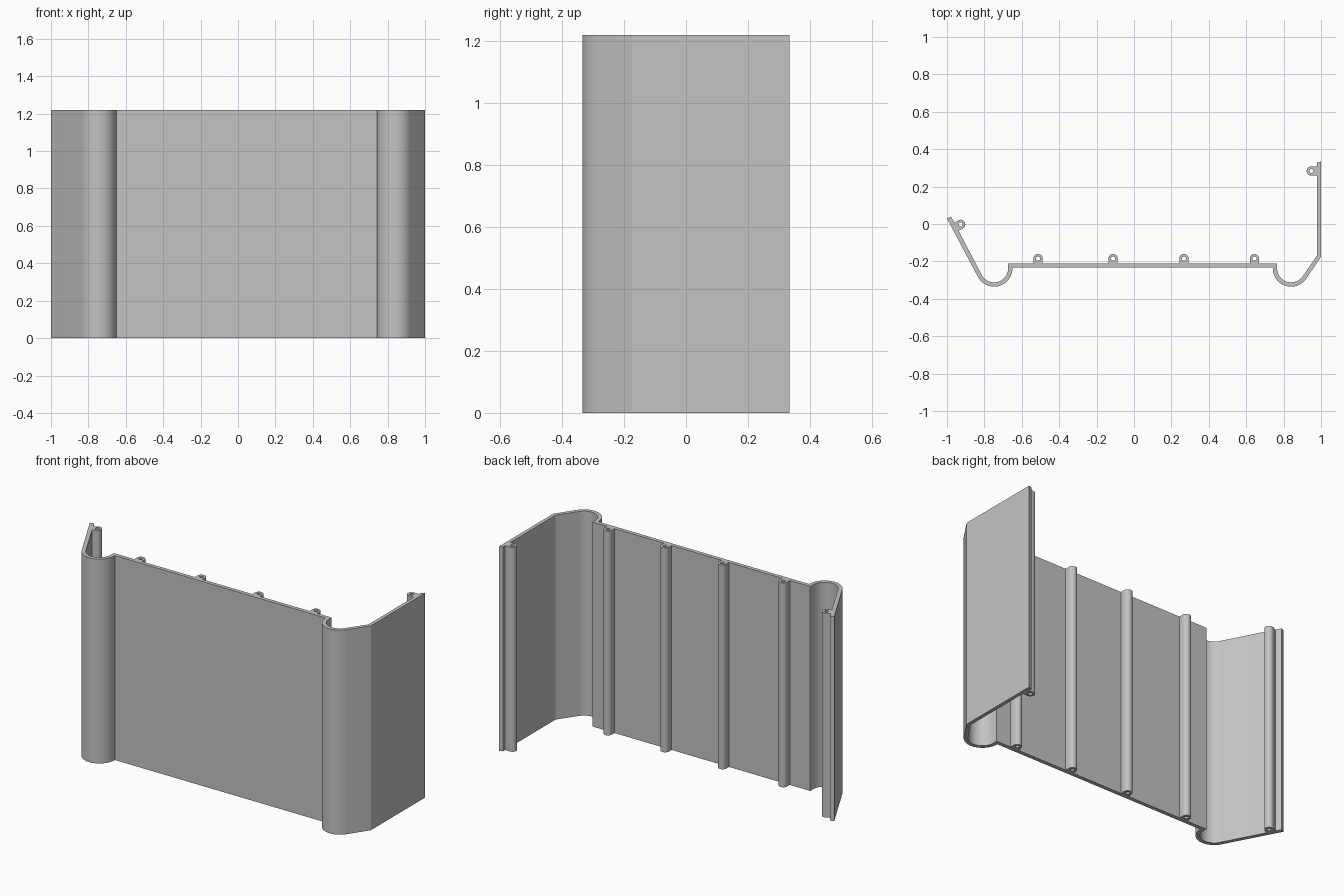
import bpy, bmesh
from math import cos, sin, radians, pi
from mathutils import Vector

HEIGHT = 1.22
cube = bpy.data.objects.get("Cube")
if cube:
    bpy.data.objects.remove(cube, do_unlink=True)

grey = bpy.data.materials.new("plain grey")
grey.use_nodes = True
colour = (0.55, 0.55, 0.55, 1)
grey.diffuse_color = colour
grey.node_tree.nodes["Principled BSDF"].inputs["Base Color"].default_value = colour


def extrude_strip(name, pairs, closed=False):
    """Fill between paired outer and inner outline points, then extrude up."""
    bm = bmesh.new()
    rows = [[bm.verts.new((p[0], p[1], 0)) for p in pair] for pair in pairs]
    following = rows[1:] + (rows[:1] if closed else [])
    for a, b in zip(rows, following):
        bm.faces.new((a[0], b[0], b[1], a[1]))
    top = bmesh.ops.extrude_face_region(bm, geom=bm.faces[:], use_keep_orig=True)
    verts = [g for g in top["geom"] if isinstance(g, bmesh.types.BMVert)]
    bmesh.ops.translate(bm, verts=verts, vec=(0, 0, HEIGHT))
    bmesh.ops.recalc_face_normals(bm, faces=bm.faces)
    mesh = bpy.data.meshes.new(name)
    bm.to_mesh(mesh)
    bm.free()
    mesh.materials.append(grey)
    obj = bpy.data.objects.new(name, mesh)
    bpy.context.collection.objects.link(obj)
    bpy.ops.object.select_all(action="DESELECT")
    obj.select_set(True)
    bpy.context.view_layer.objects.active = obj
    bpy.ops.object.shade_smooth_by_angle(angle=radians(25))


def arc(cx, cy, start, end, steps=20, radii=(0.098, 0.075)):
    angles = [radians(start + (end - start) * i / steps) for i in range(steps + 1)]
    return [[(cx + r * cos(a), cy + r * sin(a)) for r in radii] for a in angles]


# Bent wall: slanted wing, rolled bead, flat panel, bead, bevel, straight wing
wall = [[(-1.0, 0.03), (-0.978, 0.04)]]
wall += arc(-0.748, -0.237, 208, 360)
wall += [[(-0.65, -0.233), (-0.673, -0.21)], [(0.742, -0.233), (0.765, -0.21)]]
wall += arc(0.84, -0.237, 180, 325)
wall += [[(1.0, -0.175), (0.979, -0.168)], [(1.0, 0.335), (0.979, 0.328)]]
extrude_strip("bent_wall", wall)


def screw_channel(name, centre, facing, depth, radius=0.025, hole=0.011, steps=32):
    """Round-nosed channel with a bore, its square foot set into the wall."""
    out = Vector((cos(radians(facing)), sin(radians(facing))))
    side = Vector((-out.y, out.x))
    centre = Vector(centre)
    pairs = []
    for i in range(steps):
        a = 2 * pi * i / steps
        u, v = cos(a), sin(a)
        bore = centre + hole * (u * out + v * side)
        if u >= -0.001:
            outer = centre + radius * (u * out + v * side)
        else:
            # Project the rear half onto the rectangular foot
            k = min(depth / -u, radius / max(abs(v), 0.001))
            if abs(depth / -u - radius / max(abs(v), 0.001)) < 0.009:
                outer = centre - depth * out + (radius if v > 0 else -radius) * side
            else:
                outer = centre + k * (u * out + v * side)
        pairs.append([outer, bore])
    extrude_strip(name, pairs, closed=True)


for i, x in enumerate((-0.513, -0.112, 0.267, 0.644)):
    screw_channel(f"panel_screw_channel_{i + 1}", (x, -0.185), 90, 0.03)
screw_channel("left_wing_screw_channel", (0.948, 0.283), 180, 0.036)
screw_channel("right_wing_screw_channel", (-0.927, -0.002), 28, 0.032)
